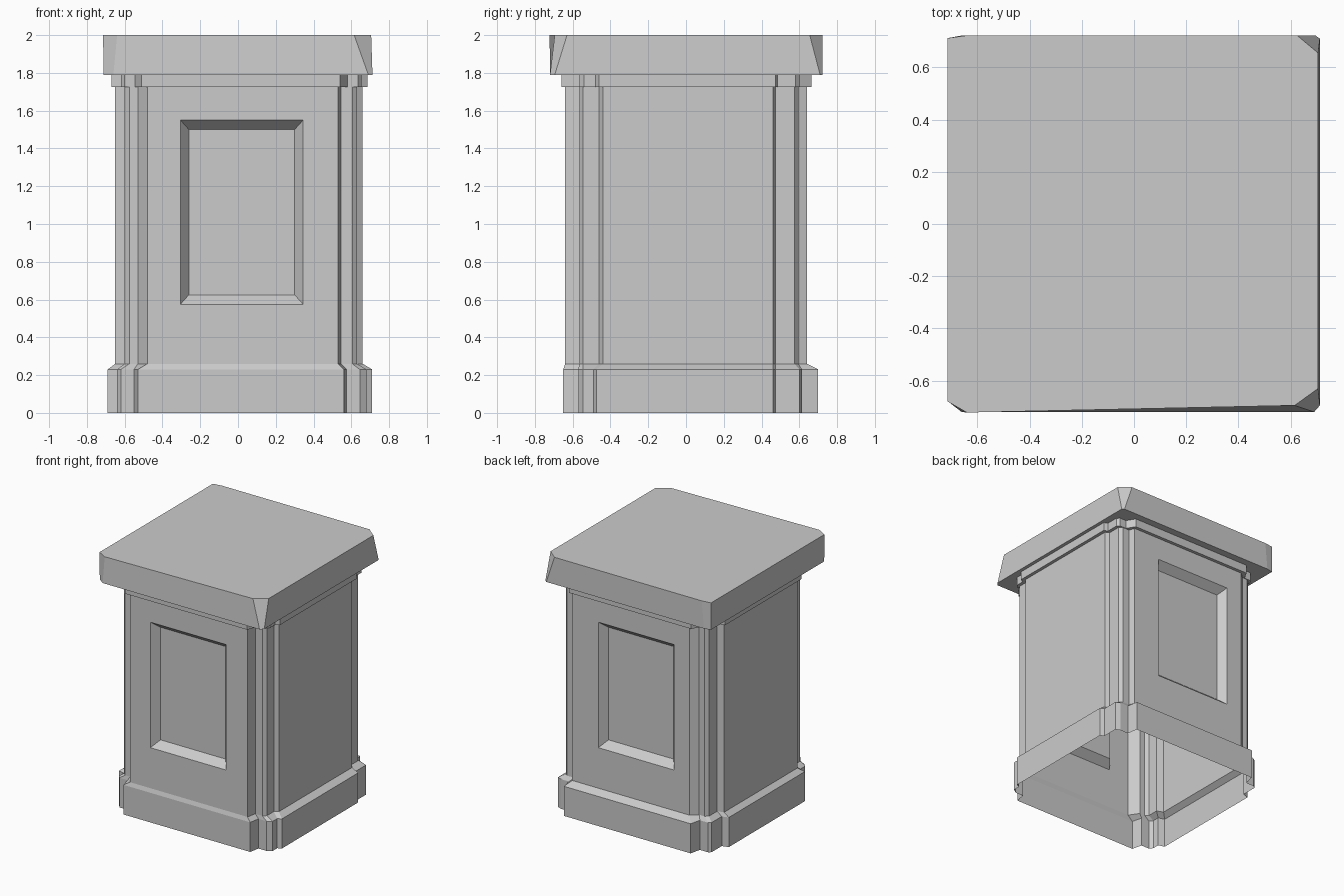
import bpy, bmesh

cube = bpy.data.objects.get("Cube")
if cube:
    bpy.data.objects.remove(cube, do_unlink=True)

stone = bpy.data.materials.new("grey stone")
stone.use_nodes = True
GREY = (0.6, 0.6, 0.6, 1)
stone.diffuse_color = GREY
stone.node_tree.nodes["Principled BSDF"].inputs["Base Color"].default_value = GREY


def outline(right, left, front, back):
    """Plan with stepped corners; each side lists panel edge, step, chamfer, corner, outer face."""
    def corner(xs, ys, sx, sy):
        pts = [(xs[0], ys[4]), (xs[1], ys[3]), (xs[2], ys[3]),
               (xs[3], ys[2]), (xs[3], ys[1]), (xs[4], ys[0])]
        return [(x * sx, y * sy) for x, y in pts]
    return (corner(right, front, 1, -1) + corner(right, back, 1, 1)[::-1]
            + corner(left, back, -1, 1) + corner(left, front, -1, -1)[::-1])


def loft(bm, sections):
    """Skin between (outline, height) sections; returns the rings and wall faces."""
    rings = [[bm.verts.new((x, y, z)) for x, y in pts] for pts, z in sections]
    walls = []
    for low, high in zip(rings, rings[1:]):
        n = len(low)
        walls.append([bm.faces.new((low[i], low[(i + 1) % n], high[(i + 1) % n], high[i]))
                      for i in range(n)])
    return rings, walls


def finish(name, bm):
    mesh = bpy.data.meshes.new(name)
    bm.to_mesh(mesh)
    bm.free()
    mesh.materials.append(stone)
    obj = bpy.data.objects.new(name, mesh)
    bpy.context.collection.objects.link(obj)


def recess(bm, face, side, depth):
    """Replace a wall face by a frame with a sunken, bevelled panel."""
    outer = list(face.verts)
    y = outer[0].co.y
    bm.faces.remove(face)

    def rect(x0, x1, z0, z1, y):
        pts = [(x0, z0), (x1, z0), (x1, z1), (x0, z1)]
        return [bm.verts.new((x * side, y, z)) for x, z in pts]
    rim = rect(-0.305, 0.345, 0.575, 1.55, y)
    floor = rect(-0.26, 0.3, 0.625, 1.5, y + side * depth)
    for a, b in ((outer, rim), (rim, floor)):
        for i in range(4):
            j = (i + 1) % 4
            bm.faces.new((a[i], a[j], b[j], b[i]))
    bm.faces.new(floor)


plinth = outline((.56, .575, .645, .68, .71), (.53, .55, .62, .64, .69),
                 (.475, .49, .545, .57, .65), (.46, .475, .6, .615, .7))
body = outline((.53, .545, .605, .63, .66), (.48, .53, .575, .6, .65),
               (.44, .46, .545, .565, .64), (.46, .475, .575, .595, .64))
band = outline((.54, .58, .635, .655, .685), (.51, .545, .6, .62, .67),
               (.46, .48, .54, .565, .66), (.475, .485, .58, .6, .665))

# Plinth with sloped shoulder, open underneath
bm = bmesh.new()
loft(bm, [(plinth, 0), (plinth, 0.23), (body, 0.26)])
finish("plinth", bm)

# Shaft with sunken panels on front and back
bm = bmesh.new()
rings, walls = loft(bm, [(body, 0.26), (body, 1.725)])
recess(bm, walls[0][23], 1, 0.06)
recess(bm, walls[0][11], -1, 0.06)
finish("shaft", bm)

# Band under the cap
bm = bmesh.new()
loft(bm, [(body, 1.725), (band, 1.725), (band, 1.79)])
finish("neck_band", bm)

# Overhanging cap with worn corners
under = [(-.66, -.72), (.69, -.72), (.712, -.695), (.712, .71),
         (.695, .722), (-.66, .722), (-.712, .712), (-.712, -.68)]
top = [(-.64, -.722), (.615, -.695), (.705, -.63), (.705, .655),
       (.625, .722), (-.64, .722), (-.714, .712), (-.714, -.68)]
bm = bmesh.new()
rings, walls = loft(bm, [(under, 1.79), (top, 2)])
bm.faces.new(rings[1])
bm.faces.new(rings[0][::-1])
finish("cap", bm)
